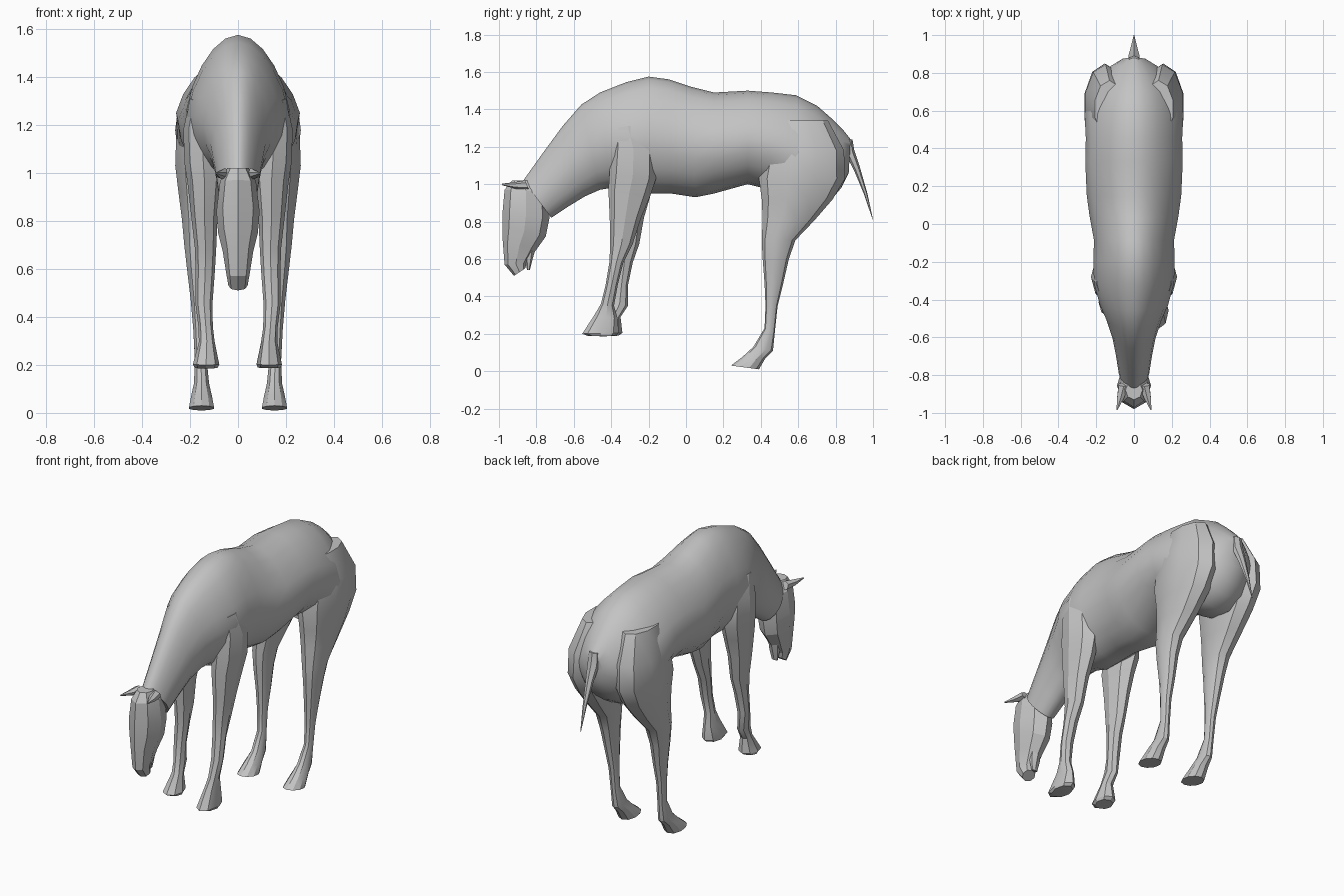
import bpy, bmesh, math

cube = bpy.data.objects.get("Cube")
if cube:
    bpy.data.objects.remove(cube, do_unlink=True)

grey = bpy.data.materials.new("plain grey")
grey.use_nodes = True
grey.diffuse_color = (0.55, 0.55, 0.55, 1)
grey.node_tree.nodes["Principled BSDF"].inputs["Base Color"].default_value = (0.55, 0.55, 0.55, 1)


def loft(name, rings, sides, angle, pinch=0.0):
    """Skin rings of (y, z of one edge, y, z of the other edge, centre x, half width)."""
    bm = bmesh.new()
    loops = []
    for y0, z0, y1, z1, cx, w in rings:
        loop = []
        for i in range(sides):
            t = 2 * math.pi * i / sides
            f = (1 - math.cos(t)) / 2
            x = cx + w * math.sin(t) * (1 - pinch * max(0, math.cos(t)))
            loop.append(bm.verts.new((x, y0 + (y1 - y0) * f, z0 + (z1 - z0) * f)))
        loops.append(loop)
    for a, b in zip(loops, loops[1:]):
        for i in range(sides):
            j = (i + 1) % sides
            bm.faces.new((a[i], a[j], b[j], b[i]))
    bm.faces.new(loops[0])
    bm.faces.new(loops[-1])
    bmesh.ops.recalc_face_normals(bm, faces=bm.faces)
    mesh = bpy.data.meshes.new(name)
    bm.to_mesh(mesh)
    bm.free()
    obj = bpy.data.objects.new(name, mesh)
    bpy.context.collection.objects.link(obj)
    mesh.materials.append(grey)
    bpy.ops.object.select_all(action="DESELECT")
    obj.select_set(True)
    bpy.context.view_layer.objects.active = obj
    bpy.ops.object.shade_smooth_by_angle(angle=math.radians(angle))
    return obj


# Body and neck: spine edge, belly edge, from rump to poll
loft("body", [
    (0.88, 1.24, 0.87, 1.06, 0, 0.06),
    (0.84, 1.29, 0.83, 0.98, 0, 0.125),
    (0.78, 1.35, 0.78, 0.92, 0, 0.18),
    (0.70, 1.42, 0.70, 0.87, 0, 0.235),
    (0.59, 1.475, 0.58, 0.88, 0, 0.262),
    (0.46, 1.49, 0.45, 0.97, 0, 0.255),
    (0.33, 1.50, 0.33, 1.00, 0, 0.258),
    (0.15, 1.49, 0.15, 0.95, 0, 0.25),
    (0.03, 1.52, 0.05, 0.93, 0, 0.235),
    (-0.09, 1.56, -0.08, 0.95, 0, 0.212),
    (-0.20, 1.575, -0.20, 0.95, 0, 0.215),
    (-0.32, 1.545, -0.31, 0.95, 0, 0.212),
    (-0.46, 1.49, -0.40, 0.98, 0, 0.18),
    (-0.56, 1.425, -0.46, 0.97, 0, 0.145),
    (-0.66, 1.31, -0.54, 0.935, 0, 0.115),
    (-0.77, 1.16, -0.63, 0.88, 0, 0.095),
    (-0.87, 1.02, -0.72, 0.82, 0, 0.08),
], 20, 40, 0.22)

# Head hanging down: forehead edge, jaw edge
loft("head", [
    (-0.93, 1.02, -0.83, 1.02, 0, 0.045),
    (-0.97, 0.97, -0.74, 0.96, 0, 0.075),
    (-0.98, 0.86, -0.73, 0.82, 0, 0.09),
    (-0.98, 0.78, -0.75, 0.72, 0, 0.083),
    (-0.98, 0.70, -0.80, 0.65, 0, 0.064),
    (-0.97, 0.57, -0.85, 0.58, 0, 0.048),
    (-0.92, 0.51, -0.86, 0.55, 0, 0.04),
], 8, 20)

# Lower lip tucked under the muzzle
loft("lower_lip", [
    (-0.88, 0.68, -0.80, 0.67, 0, 0.035),
    (-0.86, 0.60, -0.82, 0.60, 0, 0.032),
    (-0.85, 0.54, -0.835, 0.54, 0, 0.02),
], 6, 15)

# Tail: a thin tapering spike
loft("tail", [
    (0.89, 1.24, 0.85, 1.24, 0, 0.03),
    (0.90, 1.18, 0.86, 1.15, 0, 0.035),
    (0.93, 1.09, 0.90, 1.07, 0, 0.024),
    (0.97, 0.95, 0.95, 0.95, 0, 0.012),
    (1.00, 0.81, 0.998, 0.81, 0, 0.002),
], 6, 30)

# Hind leg: thigh, hock, cannon, hoof as (front y, front z, back y, back z, x, half width)
HIND = [
    (0.46, 1.34, 0.76, 1.34, 0.13, 0.08),
    (0.42, 1.18, 0.845, 1.18, 0.15, 0.112),
    (0.39, 1.03, 0.85, 1.03, 0.155, 0.112),
    (0.405, 0.92, 0.785, 0.92, 0.155, 0.098),
    (0.41, 0.81, 0.69, 0.81, 0.158, 0.08),
    (0.405, 0.70, 0.585, 0.70, 0.165, 0.062),
    (0.41, 0.60, 0.55, 0.60, 0.165, 0.05),
    (0.42, 0.47, 0.52, 0.47, 0.16, 0.039),
    (0.425, 0.35, 0.49, 0.35, 0.158, 0.03),
    (0.42, 0.23, 0.475, 0.21, 0.155, 0.026),
    (0.36, 0.13, 0.465, 0.11, 0.152, 0.033),
    (0.30, 0.075, 0.425, 0.07, 0.152, 0.045),
    (0.24, 0.03, 0.39, 0.01, 0.152, 0.055),
]

# Front legs: shoulder, knee, cannon, hoof; the left one steps further forward
FRONT_LEFT = [
    (-0.38, 1.30, -0.24, 1.32, 0.15, 0.05),
    (-0.40, 1.18, -0.16, 1.18, 0.15, 0.078),
    (-0.41, 1.05, -0.16, 1.03, 0.145, 0.078),
    (-0.415, 0.97, -0.19, 0.94, 0.14, 0.07),
    (-0.408, 0.82, -0.24, 0.82, 0.14, 0.055),
    (-0.405, 0.68, -0.285, 0.68, 0.135, 0.044),
    (-0.41, 0.58, -0.335, 0.58, 0.137, 0.04),
    (-0.43, 0.46, -0.365, 0.46, 0.142, 0.036),
    (-0.455, 0.36, -0.385, 0.35, 0.135, 0.03),
    (-0.49, 0.30, -0.365, 0.28, 0.13, 0.035),
    (-0.555, 0.20, -0.36, 0.205, 0.13, 0.053),
    (-0.52, 0.187, -0.38, 0.19, 0.13, 0.048),
]
FRONT_RIGHT = FRONT_LEFT[:4] + [
    (-0.40, 0.82, -0.225, 0.82, 0.14, 0.055),
    (-0.385, 0.68, -0.25, 0.68, 0.135, 0.044),
    (-0.375, 0.58, -0.285, 0.58, 0.137, 0.04),
    (-0.38, 0.46, -0.31, 0.46, 0.142, 0.036),
    (-0.40, 0.37, -0.31, 0.35, 0.135, 0.03),
    (-0.42, 0.30, -0.35, 0.29, 0.13, 0.033),
    (-0.49, 0.20, -0.34, 0.205, 0.133, 0.055),
    (-0.46, 0.185, -0.36, 0.19, 0.133, 0.048),
]


def flip(rings, side):
    return [r[:4] + (r[4] * side, r[5]) for r in rings]


for side, label, front in ((1, "left", FRONT_LEFT), (-1, "right", FRONT_RIGHT)):
    loft("hind_leg_" + label, flip(HIND, side), 10, 32)
    loft("front_leg_" + label, flip(front, side), 8, 28)
    # Ears pointing forward from the poll
    loft("ear_" + label, flip([
        (-0.86, 1.02, -0.84, 0.97, 0.055, 0.03),
        (-0.92, 1.01, -0.91, 0.975, 0.07, 0.022),
        (-0.985, 1.003, -0.985, 0.995, 0.09, 0.003),
    ], side), 6, 20)
